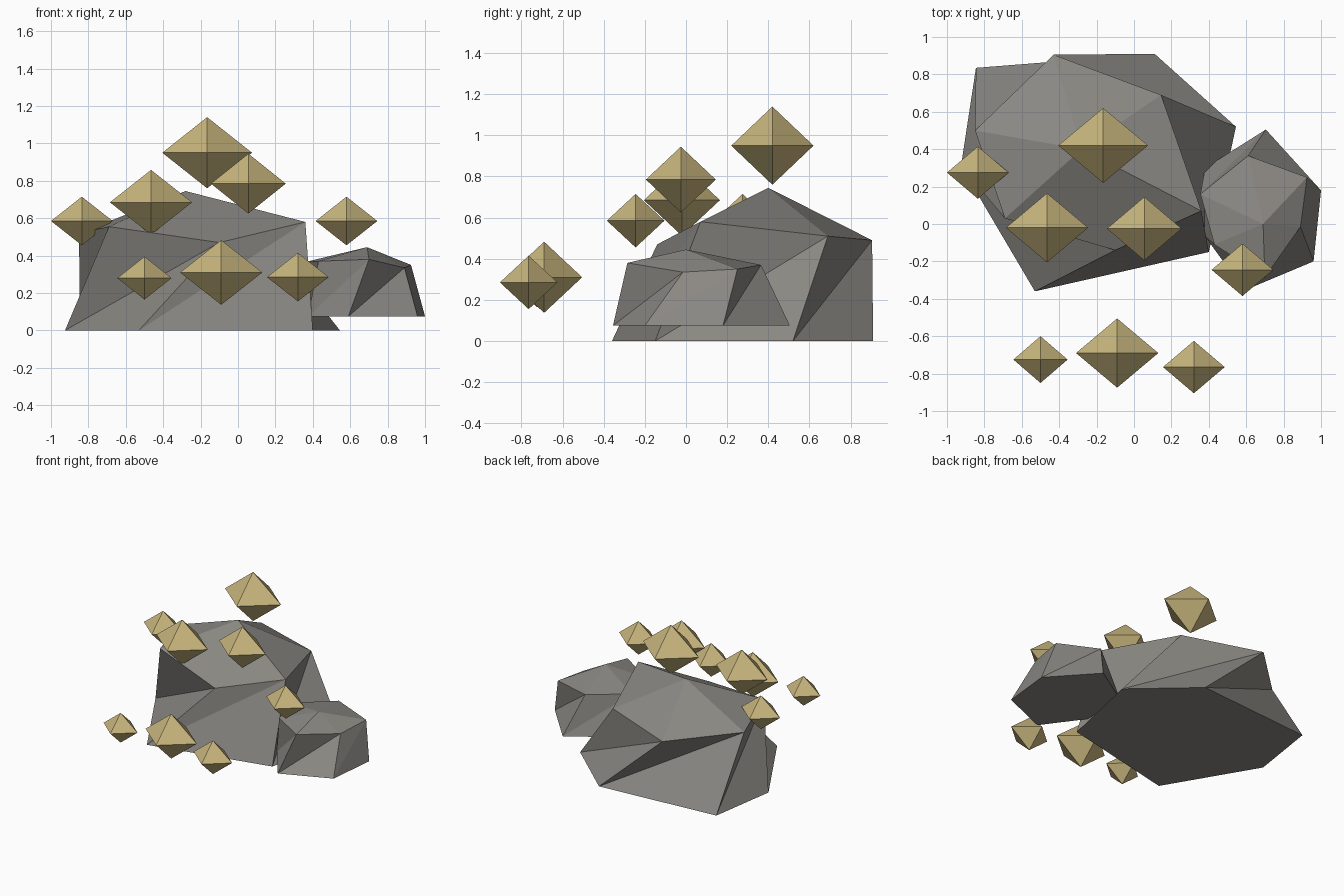
import bpy, bmesh
from mathutils import Vector

if "Cube" in bpy.data.objects:
    bpy.data.objects.remove(bpy.data.objects["Cube"])


def material(name, rgb):
    m = bpy.data.materials.new(name)
    m.diffuse_color = (*rgb, 1)
    m.use_nodes = True
    m.node_tree.nodes["Principled BSDF"].inputs["Base Color"].default_value = m.diffuse_color
    return m


stone = material("stone_grey", (0.26, 0.25, 0.23))
gold = material("pale_gold", (0.57, 0.46, 0.205))


def finish(name, bm, mat):
    bmesh.ops.recalc_face_normals(bm, faces=bm.faces)
    mesh = bpy.data.meshes.new(name)
    bm.to_mesh(mesh)
    bm.free()
    mesh.materials.append(mat)
    obj = bpy.data.objects.new(name, mesh)
    bpy.context.collection.objects.link(obj)


def rock(name, base_z, base, shoulder, peak):
    """Flat base ring, twisted zigzag of side triangles, fan up to the peak."""
    bm = bmesh.new()
    b = [bm.verts.new((x, y, base_z)) for x, y in base]
    s = [bm.verts.new(p) for p in shoulder]
    top = bm.verts.new(peak)
    n = len(b)
    for i in range(n):
        j = (i + 1) % n
        bm.faces.new((b[i], s[j], s[i]))
        bm.faces.new((b[i], b[j], s[j]))
        bm.faces.new((s[i], s[j], top))
    bm.faces.new(b[::-1])
    finish(name, bm, stone)


def crystal(name, centre, radii):
    """Eight-sided gem with its points on the axes."""
    bm = bmesh.new()
    c = Vector(centre)
    rx, ry, rz = radii
    ring = [bm.verts.new(c + Vector(p)) for p in
            ((rx, 0, 0), (0, ry, 0), (-rx, 0, 0), (0, -ry, 0))]
    for z in (rz, -rz):
        tip = bm.verts.new(c + Vector((0, 0, z)))
        for i in range(4):
            bm.faces.new((ring[i], ring[(i + 1) % 4], tip))
    finish(name, bm, gold)


# Large boulder
rock("large_rock", 0,
     [(0.545, 0.52), (0.11, 0.91), (-0.845, 0.835),
      (-0.925, 0.31), (-0.53, -0.36), (0.40, -0.15)],
     [(0.145, 0.69, 0.51), (-0.43, 0.905, 0.49), (-0.85, 0.50, 0.52),
      (-0.69, 0.03, 0.555), (-0.10, -0.14, 0.47), (0.36, 0.07, 0.58)],
     (-0.28, 0.40, 0.745))

# Small boulder leaning into its side
rock("small_rock", 0.075,
     [(1.0, 0.18), (0.705, 0.505), (0.38, 0.30),
      (0.375, -0.06), (0.59, -0.355), (0.96, -0.20)],
     [(0.925, 0.25, 0.35), (0.61, 0.365, 0.37), (0.355, 0.16, 0.365),
      (0.43, -0.11, 0.37), (0.70, -0.285, 0.38), (0.89, -0.015, 0.335)],
     (0.69, 0.0, 0.445))

# Floating crystals in a few sizes
LARGE, MEDIUM = (0.24, 0.20, 0.19), (0.22, 0.185, 0.173)
BROAD, SMALL, TINY = (0.20, 0.17, 0.16), (0.165, 0.14, 0.13), (0.145, 0.125, 0.115)
for i, (centre, size) in enumerate([
        ((-0.165, 0.42, 0.95), LARGE),
        ((0.055, -0.025, 0.785), BROAD),
        ((-0.465, -0.02, 0.685), MEDIUM),
        ((-0.835, 0.275, 0.585), SMALL),
        ((0.58, -0.245, 0.585), SMALL),
        ((-0.50, -0.725, 0.28), TINY),
        ((-0.09, -0.69, 0.31), MEDIUM),
        ((0.32, -0.765, 0.285), SMALL)]):
    crystal(f"crystal_{i + 1}", centre, size)
